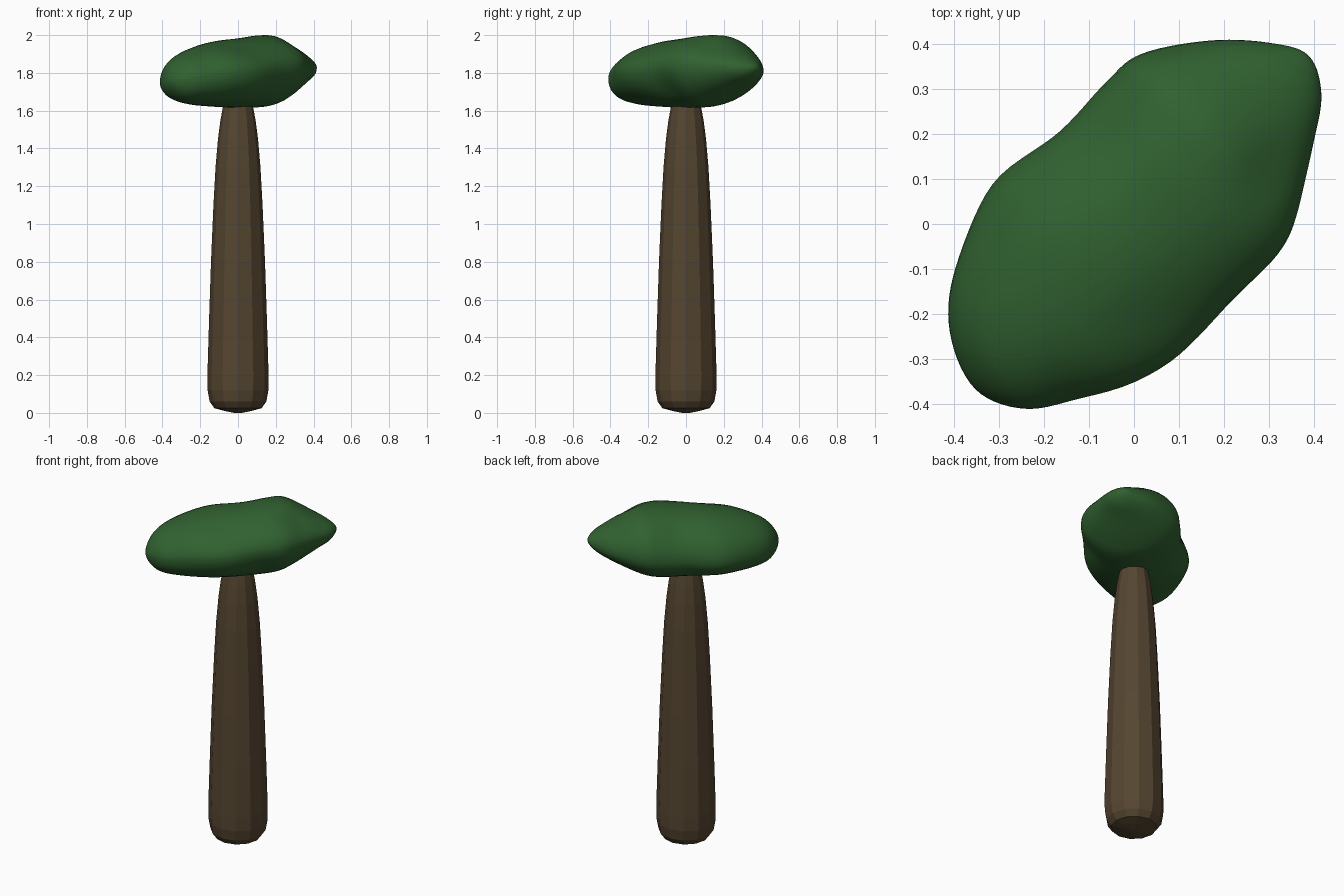
import bpy, math
from math import sin, cos, pi

if "Cube" in bpy.data.objects:
    bpy.data.objects.remove(bpy.data.objects["Cube"])


def material(name, color):
    m = bpy.data.materials.new(name)
    m.diffuse_color = (*color, 1)
    m.use_nodes = True
    m.node_tree.nodes["Principled BSDF"].inputs["Base Color"].default_value = m.diffuse_color
    return m


def loft(name, rings, mat, smooth):
    """Skin a stack of equal-length rings, closing both ends."""
    n = len(rings[0])
    verts = [p for r in rings for p in r]
    faces = [(i * n + j, i * n + (j + 1) % n, (i + 1) * n + (j + 1) % n, (i + 1) * n + j)
             for i in range(len(rings) - 1) for j in range(n)]
    faces += [tuple(reversed(range(n))), tuple(range(len(verts) - n, len(verts)))]
    mesh = bpy.data.meshes.new(name)
    mesh.from_pydata(verts, [], faces)
    mesh.materials.append(mat)
    for p in mesh.polygons:
        p.use_smooth = smooth
    ob = bpy.data.objects.new(name, mesh)
    bpy.context.collection.objects.link(ob)
    return ob


# Trunk: tapered 12-sided column with a rounded foot (z, radius)
profile = [(0.0, 0.02), (0.01, 0.07), (0.025, 0.125), (0.06, 0.15), (0.12, 0.161), (0.2, 0.162),
           (0.5, 0.153), (0.8, 0.143), (1.1, 0.13), (1.3, 0.119), (1.45, 0.106),
           (1.55, 0.093), (1.63, 0.078), (1.69, 0.055), (1.72, 0.02)]
loft("trunk", [[(r * cos(k * pi / 6), r * sin(k * pi / 6), z) for k in range(12)]
               for z, r in profile], material("bark", (0.09, 0.06, 0.03)), False)

# Foliage sections along the diagonal: u, side limits v0/v1, bottom, top
sections = [(-0.51, 0.01, 0.01, 1.755, 1.755),
            (-0.46, -0.12, 0.125, 1.67, 1.85),
            (-0.35, -0.212, 0.205, 1.635, 1.915),
            (-0.16, -0.28, 0.28, 1.62, 1.965),
            (0.03, -0.263, 0.278, 1.615, 1.985),
            (0.18, -0.268, 0.275, 1.622, 2.0),
            (0.28, -0.256, 0.24, 1.655, 1.99),
            (0.41, -0.168, 0.156, 1.72, 1.92),
            (0.50, -0.07, 0.09, 1.77, 1.87),
            (0.54, 0.01, 0.01, 1.825, 1.825)]


def ghost(s):
    # mirrored section beyond a tip, giving it a rounded end
    return (s[0], s[2], s[1], s[4], s[3])


def catmull(a, b, c, d, t):
    return 0.5 * (2 * b + (c - a) * t + (2 * a - 5 * b + 4 * c - d) * t * t
                  + (3 * b - a - 3 * c + d) * t ** 3)


# Shallow dents and lumps: position, size, radial depth
lumps = [((0.28, 0.13, 1.92), 0.09, -0.13), ((-0.12, 0.2, 1.92), 0.12, -0.08),
         ((-0.38, 0.15, 1.82), 0.09, -0.08), ((0.1, 0.24, 1.71), 0.09, -0.06),
         ((0.1, -0.2, 1.93), 0.10, -0.05), ((-0.15, -0.24, 1.72), 0.10, 0.03)]

ctrl = [ghost(sections[1])] + sections + [ghost(sections[-2])]
STEPS, SIDES = 7, 40
rings = []
for i in range(1, len(ctrl) - 2):
    for k in range(STEPS + (i == len(ctrl) - 3)):
        t = k / STEPS
        u, v0, v1, z0, z1 = (catmull(*q, t) for q in zip(*ctrl[i - 1:i + 3]))
        vc, zc, hv, hz = (v0 + v1) / 2, (z0 + z1) / 2, (v1 - v0) / 2, (z1 - z0) / 2
        ring = []
        for j in range(SIDES):
            a = 2 * pi * j / SIDES
            # lean the belly: higher on the +v side, lower on the -v side
            dv, dz = hv * cos(a), hz * (sin(a) + 0.12 * cos(a) * (1 - abs(sin(a))))
            f = 1.0
            for (pu, pv, pz), size, depth in lumps:
                d2 = (u - pu) ** 2 + (vc + dv - pv) ** 2 + (zc + dz - pz) ** 2
                f += depth * math.exp(-d2 / size ** 2)
            v, z = vc + dv * f, zc + dz * f
            ring.append(((u + v) / 2 ** 0.5, (u - v) / 2 ** 0.5, z))
        rings.append(ring[::-1])
rings[0] = [rings[0][0]] * SIDES
rings[-1] = [rings[-1][0]] * SIDES
foliage = loft("foliage", rings, material("leaves", (0.03, 0.12, 0.03)), True)

# Weld the collapsed tips and fix normals
import bmesh
bm = bmesh.new()
bm.from_mesh(foliage.data)
bmesh.ops.remove_doubles(bm, verts=bm.verts, dist=0.0005)
bmesh.ops.recalc_face_normals(bm, faces=bm.faces)
bm.to_mesh(foliage.data)
bm.free()
